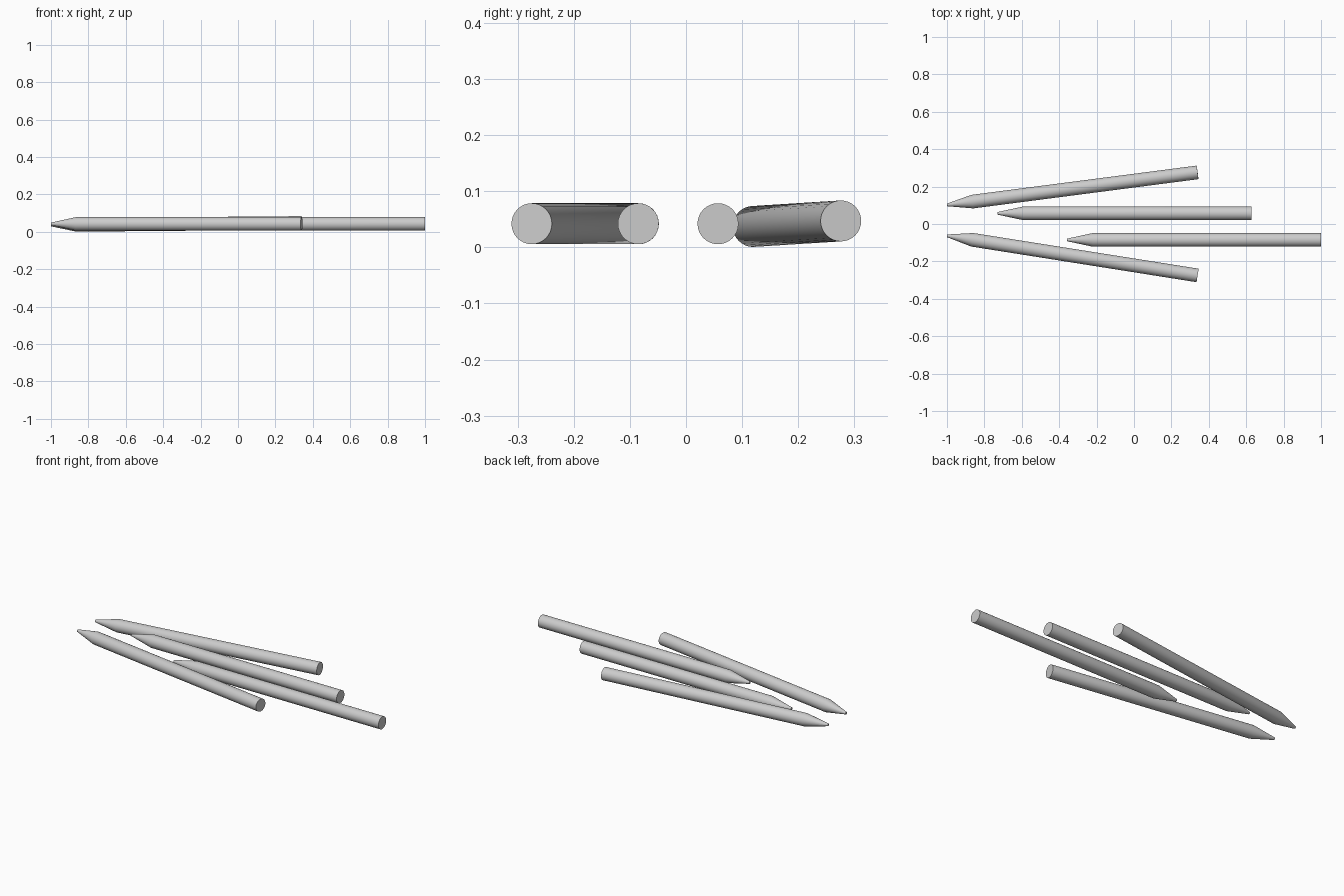
import bpy
from mathutils import Vector

cube = bpy.data.objects.get("Cube")
if cube:
    bpy.data.objects.remove(cube, do_unlink=True)

RADIUS, TIP_RADIUS, TAPER, SIDES = 0.0365, 0.007, 0.137, 32

grey = bpy.data.materials.new("light grey")
grey.use_nodes = True
colour = (0.6, 0.6, 0.6, 1)
grey.diffuse_color = colour
grey.node_tree.nodes["Principled BSDF"].inputs["Base Color"].default_value = colour


def stick(name, tip, tail):
    """Round stick with a blunt tapered point, running from tip to tail."""
    tip, tail = Vector(tip), Vector(tail)
    length = (tail - tip).length
    bpy.ops.mesh.primitive_cone_add(vertices=SIDES, radius1=TIP_RADIUS,
                                    radius2=RADIUS, depth=TAPER)
    obj = bpy.context.object
    obj.name = name
    mesh = obj.data
    # Put the point at the origin
    for v in mesh.vertices:
        v.co.z += TAPER / 2
    # Extrude the wide end into the shaft
    bpy.ops.object.mode_set(mode='EDIT')
    bpy.ops.mesh.select_all(action='DESELECT')
    bpy.ops.object.mode_set(mode='OBJECT')
    for face in mesh.polygons:
        face.select = face.normal.z > 0.9
    bpy.ops.object.mode_set(mode='EDIT')
    bpy.ops.mesh.select_mode(type='FACE')
    bpy.ops.mesh.extrude_region_move(
        TRANSFORM_OT_translate={"value": (0, 0, length - TAPER)})
    bpy.ops.object.mode_set(mode='OBJECT')
    mesh.materials.append(grey)
    bpy.ops.object.shade_smooth_by_angle(angle=0.6)
    # Lay the stick along its axis
    obj.rotation_mode = 'QUATERNION'
    obj.rotation_quaternion = (tail - tip).to_track_quat('Z', 'Y')
    obj.location = tip


# Two splayed sticks, two parallel ones between them
stick("front_splayed_stick", (-1.0, -0.063, 0.042), (0.34, -0.275, 0.042))
stick("back_splayed_stick", (-1.0, 0.102, 0.036), (0.34, 0.276, 0.047))
stick("front_straight_stick", (-0.357, -0.085, 0.042), (1.0, -0.085, 0.042))
stick("back_straight_stick", (-0.729, 0.057, 0.042), (0.628, 0.057, 0.042))
